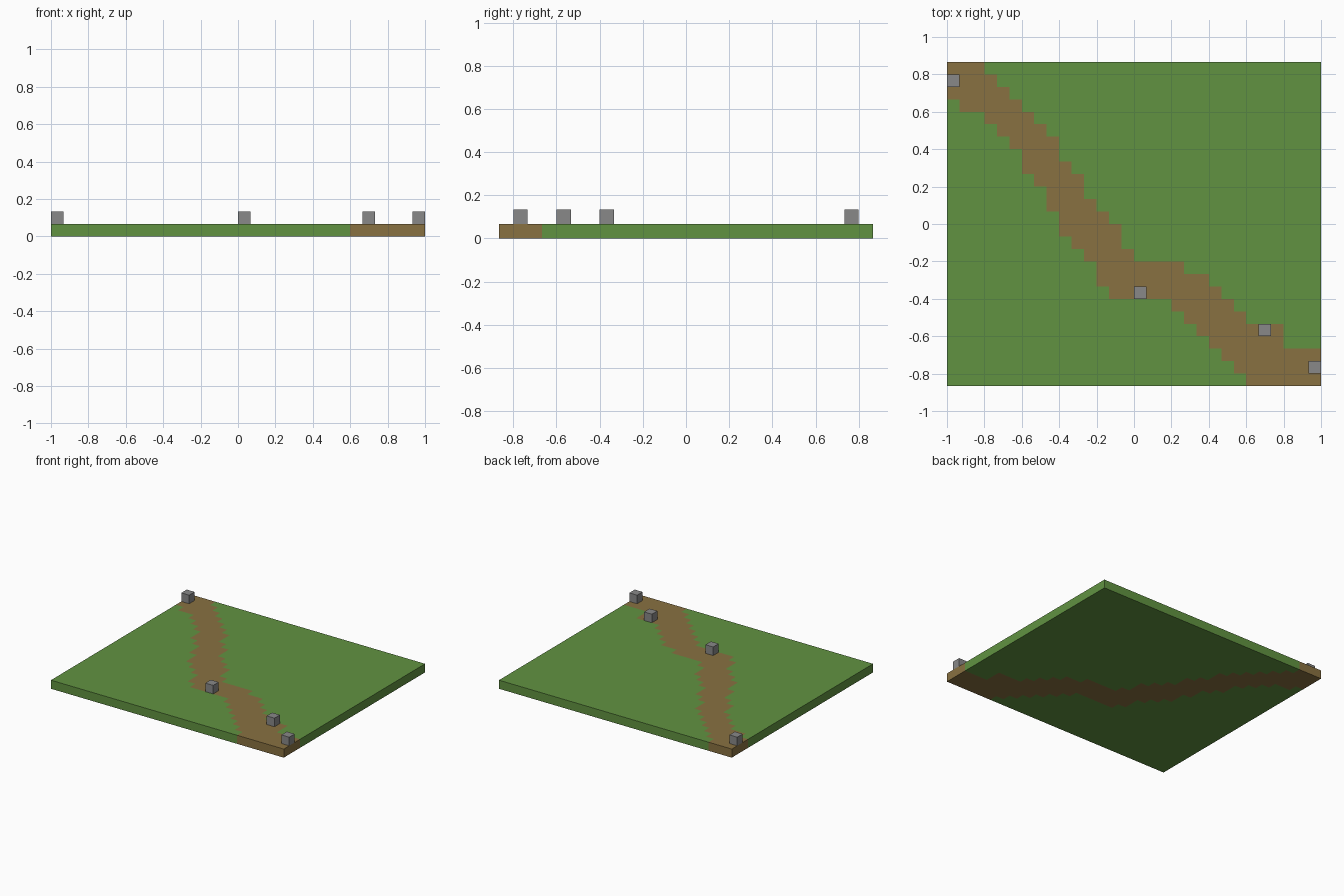
import bpy
import bmesh
from mathutils import Matrix, Vector

if "Cube" in bpy.data.objects:
    bpy.data.objects.remove(bpy.data.objects["Cube"], do_unlink=True)

COLUMNS, ROWS = 30, 26
CELL = 2 / COLUMNS
WIDTH, DEPTH = COLUMNS * CELL, ROWS * CELL

# First and last path column of each row of blocks, from back to front
PATH_START = [0, 0, 0, 1, 3, 4, 5, 6, 6, 7, 8, 8, 9,
              9, 10, 11, 12, 12, 13, 18, 19, 20, 21, 22, 23, 24]
PATH_END = [3, 4, 5, 6, 7, 8, 9, 9, 10, 11, 11, 12, 13,
            14, 14, 15, 19, 21, 22, 23, 24, 27, 27, 30, 30, 30]

# Column and row of each stone block
STONES = {"back": (0, 1), "middle": (15, 18), "front": (25, 21), "corner": (29, 24)}


def make_material(name, colour):
    material = bpy.data.materials.new(name)
    material.use_nodes = True
    material.diffuse_color = colour
    material.node_tree.nodes["Principled BSDF"].inputs["Base Color"].default_value = colour
    return material


def make_object(name, bm, materials):
    mesh = bpy.data.meshes.new(name)
    bm.to_mesh(mesh)
    bm.free()
    for material in materials:
        mesh.materials.append(material)
    obj = bpy.data.objects.new(name, mesh)
    bpy.context.collection.objects.link(obj)
    return obj


def is_path(point):
    """True where a point of the slab lies in a path block."""
    column = int((point.x + WIDTH / 2) / CELL)
    row = min(int((DEPTH / 2 - point.y) / CELL), ROWS - 1)
    return PATH_START[row] <= min(column, COLUMNS - 1) < PATH_END[row]


grass = make_material("grass green", (0.12, 0.29, 0.053, 1))
dirt = make_material("dirt brown", (0.25, 0.165, 0.053, 1))
stone = make_material("stone grey", (0.25, 0.25, 0.25, 1))

# Ground slab: a grid of blocks, raised and coloured by block
bm = bmesh.new()
bmesh.ops.create_grid(bm, x_segments=COLUMNS, y_segments=ROWS, size=1,
                      matrix=Matrix.Diagonal((WIDTH / 2, DEPTH / 2, 1, 1)))
raised = bmesh.ops.extrude_face_region(bm, geom=bm.faces[:], use_keep_orig=True)
top = [v for v in raised["geom"] if isinstance(v, bmesh.types.BMVert)]
bmesh.ops.translate(bm, verts=top, vec=Vector((0, 0, CELL)))
bmesh.ops.recalc_face_normals(bm, faces=bm.faces[:])
for face in bm.faces:
    inside = face.calc_center_median() - face.normal * CELL / 4
    face.material_index = int(is_path(inside))

# Merge the blocks into large flat areas, keeping the colour borders
bmesh.ops.dissolve_limit(bm, angle_limit=0.01, verts=bm.verts[:],
                         edges=bm.edges[:], delimit={"MATERIAL"})
make_object("ground_with_path", bm, [grass, dirt])

# Stone blocks on the path
for place, (column, row) in STONES.items():
    bm = bmesh.new()
    bmesh.ops.create_cube(bm, size=CELL)
    block = make_object(place + "_stone", bm, [stone])
    block.location = ((column + 0.5) * CELL - WIDTH / 2,
                      DEPTH / 2 - (row + 0.5) * CELL, CELL * 1.5)
